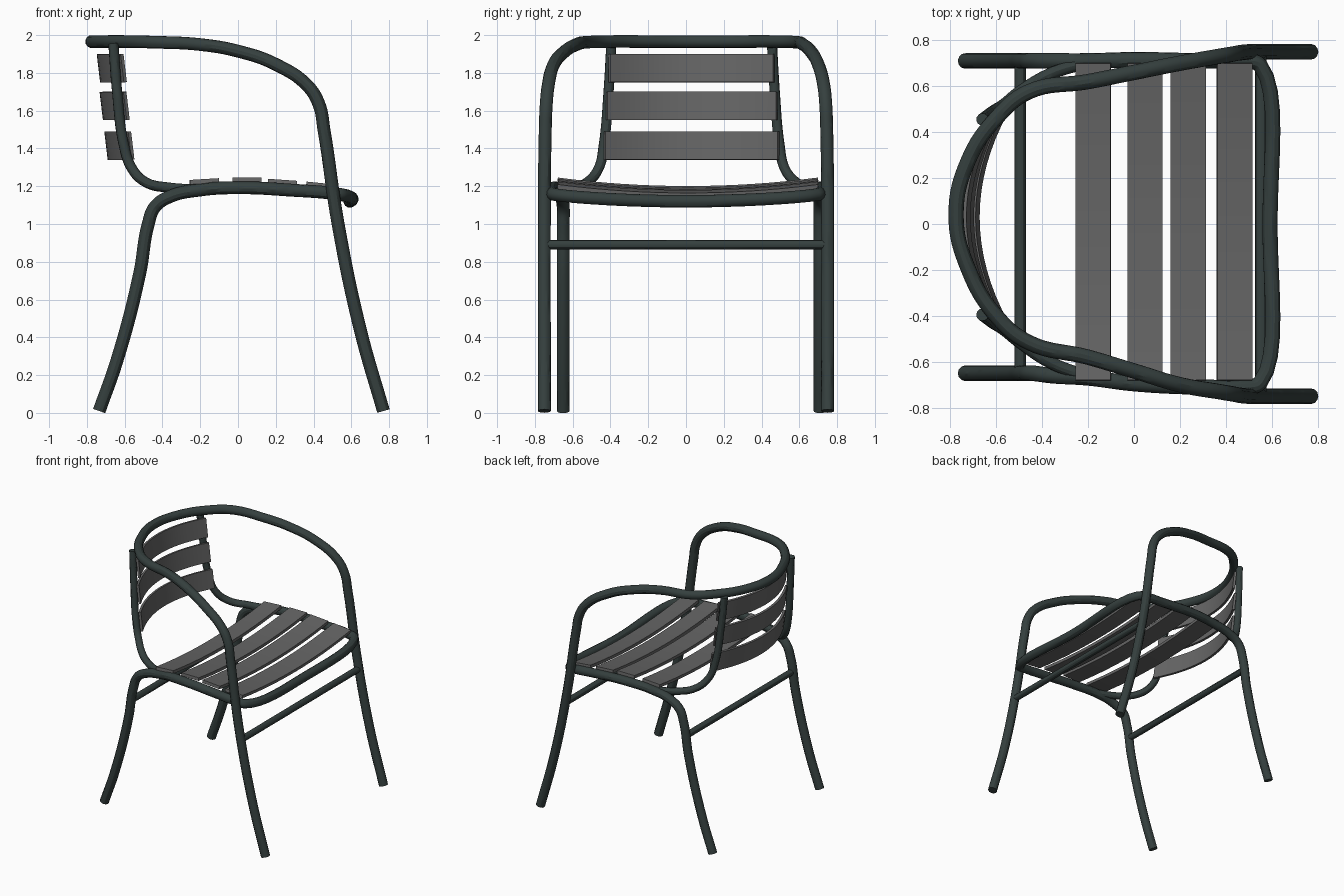
import bpy, bmesh
from mathutils import Vector

cube = bpy.data.objects.get("Cube")
if cube:
    bpy.data.objects.remove(cube, do_unlink=True)


def material(name, rgb):
    m = bpy.data.materials.new(name)
    m.use_nodes = True
    m.diffuse_color = (*rgb, 1)
    m.node_tree.nodes["Principled BSDF"].inputs["Base Color"].default_value = (*rgb, 1)
    return m


frame = material("dark green metal", (0.035, 0.05, 0.048))
slat_grey = material("grey slat", (0.13, 0.13, 0.13))


def finish(obj, mat):
    obj.data.materials.append(mat)
    bpy.ops.object.select_all(action="DESELECT")
    obj.select_set(True)
    bpy.context.view_layer.objects.active = obj
    if obj.type == "CURVE":
        bpy.ops.object.convert(target="MESH")
    bpy.ops.object.shade_smooth_by_angle()


def tube(name, points, radius):
    """Round tube along a smooth path."""
    cu = bpy.data.curves.new(name, "CURVE")
    cu.dimensions = "3D"
    cu.bevel_depth = radius
    cu.bevel_resolution = 4
    cu.resolution_u = 8
    cu.use_fill_caps = True
    sp = cu.splines.new("BEZIER")
    sp.bezier_points.add(len(points) - 1)
    for bp, p in zip(sp.bezier_points, points):
        bp.co = p
        bp.handle_left_type = bp.handle_right_type = "AUTO"
    obj = bpy.data.objects.new(name, cu)
    bpy.context.collection.objects.link(obj)
    finish(obj, frame)


def side(half, s):
    """Half path (x, half width, z, centre y) placed on side s."""
    return [(x, c + s * w, z) for x, w, z, c in half]


def loop(half, middle):
    """Path that runs along one side, through the middle and back."""
    return side(half, -1) + [middle] + side(half[::-1], 1)


def slat(name, half, path, across, thick, width):
    """Curved board: path(t) gives the centre line, across its width direction."""
    bm = bmesh.new()
    n = 16
    rings = []
    for i in range(n + 1):
        t = 2 * i / n - 1
        step = 0.01
        along = (path(t + step) - path(t - step)).normalized()
        normal = along.cross(across).normalized()
        c = path(t)
        rings.append([bm.verts.new(c + across * (a * width / 2) + normal * (b * thick / 2))
                      for a, b in ((-1, -1), (1, -1), (1, 1), (-1, 1))])
    for r, q in zip(rings, rings[1:]):
        for k in range(4):
            j = (k + 1) % 4
            bm.faces.new((r[k], r[j], q[j], q[k]))
    bm.faces.new(rings[0])
    bm.faces.new(rings[-1][::-1])
    bmesh.ops.recalc_face_normals(bm, faces=bm.faces)
    me = bpy.data.meshes.new(name)
    bm.to_mesh(me)
    bm.free()
    obj = bpy.data.objects.new(name, me)
    bpy.context.collection.objects.link(obj)
    finish(obj, slat_grey)


# Front legs and armrest hoop, one bent tube
arm = [(0.77, 0.75, 0.01, 0), (0.65, 0.75, 0.43, 0), (0.53, 0.75, 1.0, 0),
       (0.455, 0.745, 1.5, 0), (0.43, 0.74, 1.63, 0), (0.37, 0.73, 1.73, 0),
       (0.2, 0.7, 1.845, 0), (0, 0.65, 1.915, 0.01), (-0.2, 0.6, 1.95, 0.02),
       (-0.46, 0.545, 1.963, 0.03), (-0.6, 0.43, 1.966, 0.03), (-0.72, 0.24, 1.966, 0.04)]
tube("arm_hoop_and_front_legs", loop(arm, (-0.775, 0.04, 1.966)), 0.034)

# Rear legs and seat frame, one bent tube
seat = [(-0.735, 0.68, 0.01, 0.03), (-0.64, 0.68, 0.28, 0.03), (-0.52, 0.68, 0.74, 0.03),
        (-0.475, 0.68, 1.0, 0.03), (-0.44, 0.68, 1.09, 0.03), (-0.36, 0.685, 1.145, 0.025),
        (-0.2, 0.69, 1.18, 0.02), (0, 0.705, 1.192, 0.01), (0.3, 0.71, 1.178, 0),
        (0.48, 0.71, 1.165, 0), (0.55, 0.69, 1.155, 0)]
tube("seat_frame_and_rear_legs", loop(seat, (0.592, 0, 1.12)), 0.034)

# Back posts
post = [(-0.66, 0.425, 1.955, 0.03), (-0.64, 0.44, 1.7, 0.03), (-0.605, 0.465, 1.42, 0.03),
        (-0.565, 0.49, 1.3, 0.03), (-0.49, 0.55, 1.222, 0.03), (-0.36, 0.63, 1.192, 0.025),
        (-0.2, 0.685, 1.182, 0.02)]
for s, label in ((1, "left"), (-1, "right")):
    tube(label + "_back_post", side(post, s), 0.027)

# Cross bars between the legs
tube("rear_cross_bar", [(-0.495, y, 0.89) for y in (-0.65, 0.71)], 0.025)
tube("front_cross_bar", [(0.553, y, 0.89) for y in (-0.74, 0.74)], 0.025)

# Sagging seat slats: centre x, end height, forward slope
for i, (x, z, slope) in enumerate(((-0.178, 1.226, 0.06), (0.048, 1.234, 0),
                                   (0.236, 1.222, -0.07), (0.438, 1.205, -0.1))):
    slat(f"seat_slat_{i + 1}", None,
         lambda t, x=x, z=z: Vector((x, 0.01 + 0.69 * t, z - 0.045 * (1 - t * t))),
         Vector((1, 0, slope)).normalized(), 0.024, 0.154)

# Curved back slats, leaning back with the posts
for i, (x, z, half) in enumerate(((-0.69, 1.415, 0.46), (-0.715, 1.625, 0.45),
                                  (-0.73, 1.825, 0.435))):
    slat(f"back_slat_{i + 1}", None,
         lambda t, x=x, z=z, h=half: Vector((x + 0.125 * t * t, 0.03 + h * t, z)),
         Vector((-0.12, 0, 1)).normalized(), 0.018, 0.15)
